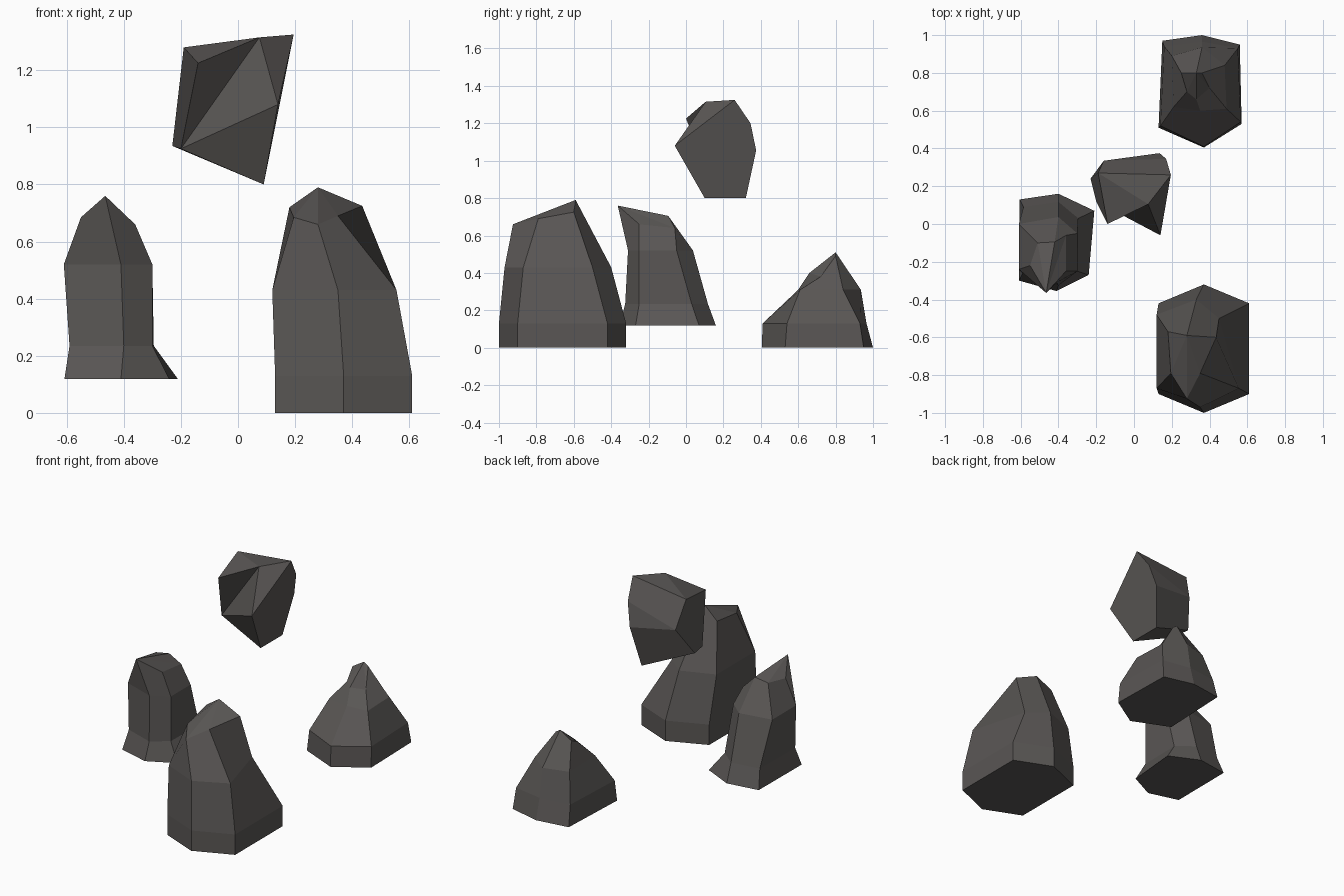
import bpy

if "Cube" in bpy.data.objects:
    bpy.data.objects.remove(bpy.data.objects["Cube"])

# One dark stone colour for everything
stone = bpy.data.materials.new("dark stone")
stone.diffuse_color = (0.10, 0.093, 0.089, 1)
stone.use_nodes = True
stone.node_tree.nodes["Principled BSDF"].inputs["Base Color"].default_value = stone.diffuse_color


def make(name, verts, faces):
    me = bpy.data.meshes.new(name)
    me.from_pydata(verts, [], faces)
    me.materials.append(stone)
    ob = bpy.data.objects.new(name, me)
    bpy.context.collection.objects.link(ob)
    bpy.context.view_layer.objects.active = ob
    ob.select_set(True)
    bpy.ops.object.mode_set(mode='EDIT')
    bpy.ops.mesh.select_all(action='SELECT')
    bpy.ops.mesh.normals_make_consistent(inside=False)
    bpy.ops.object.mode_set(mode='OBJECT')
    ob.select_set(False)
    return ob


def hex_rock(name, levels, crown, peak):
    """Loft six-sided (z, outline) levels up to an uneven crown, fanned from its peak.
    Outline order: front, front right, back right, back, back left, front left."""
    rings = [[(x, y, z) for x, y in outline] for z, outline in levels] + [crown]
    verts = [p for r in rings for p in r]
    faces = [tuple(range(6))]
    for k in range(len(rings) - 1):
        for i in range(6):
            j = (i + 1) % 6
            faces.append((k*6 + i, k*6 + j, k*6 + 6 + j, k*6 + 6 + i))
    top = (len(rings) - 1) * 6
    for n in range(1, 5):
        faces.append((top + peak, top + (peak + n) % 6, top + (peak + n + 1) % 6))
    return make(name, verts, faces)


# Tall front rock
foot = [(.37, -1), (.61, -.9), (.61, -.42), (.37, -.32), (.13, -.42), (.13, -.9)]
hex_rock("tall_front_rock", [
    (0, foot), (.13, foot),
    (.43, [(.35, -.97), (.555, -.87), (.45, -.5), (.33, -.4), (.12, -.48), (.12, -.87)])],
    [(.28, -.925, .66), (.35, -.79, .69), (.435, -.6, .725),
     (.28, -.59, .79), (.18, -.57, .72), (.195, -.79, .685)], 3)

# Left rock, raised, with a flared foot
hex_rock("left_rock", [
    (.118, [(-.41, -.355), (-.24, -.27), (-.21, .07), (-.4, .16), (-.605, .13), (-.608, -.3)]),
    (.235, [(-.4, -.325), (-.3, -.25), (-.295, .03), (-.4, .117), (-.585, .09), (-.59, -.26)]),
    (.52, [(-.41, -.31), (-.3, -.25), (-.3, -.05), (-.4, .037), (-.61, .0), (-.61, -.24)])],
    [(-.465, -.365, .76), (-.36, -.25, .66), (-.36, -.06, .64),
     (-.42, -.095, .705), (-.51, -.1, .69), (-.55, -.22, .685)], 0)

# Low back rock
hex_rock("back_rock", [
    (0, [(.37, .405), (.57, .53), (.56, .95), (.36, 1), (.15, .97), (.13, .51)]),
    (.13, [(.37, .41), (.565, .54), (.55, .93), (.36, .965), (.16, .94), (.14, .52)]),
    (.31, [(.35, .6), (.49, .61), (.48, .84), (.36, .935), (.2, .89), (.21, .62)])],
    [(.33, .66, .4), (.4, .72, .38), (.36, .8, .49),
     (.33, .8, .51), (.25, .8, .46), (.28, .7, .41)], 3)

# Floating chunk lying on its side: six-cornered base facing right, notched front
make("floating_rock", [
    (.195, .26, 1.325), (.14, -.06, 1.08), (.09, .1, .8),
    (.09, .32, .8), (.135, .375, 1.055), (.17, .345, 1.2),
    (.075, .105, 1.315), (-.14, 0, 1.225), (-.19, .27, 1.28),
    (-.2, .12, .925), (-.23, .24, .935), (-.16, .335, 1.1)],
    [(0, 1, 2, 3, 4, 5), (6, 0, 1), (6, 1, 9), (1, 2, 9), (7, 6, 9), (7, 6, 8), (6, 0, 8),
     (7, 8, 11, 10, 9), (8, 0, 5, 11), (11, 5, 4), (11, 4, 3, 10), (10, 3, 2, 9)])
